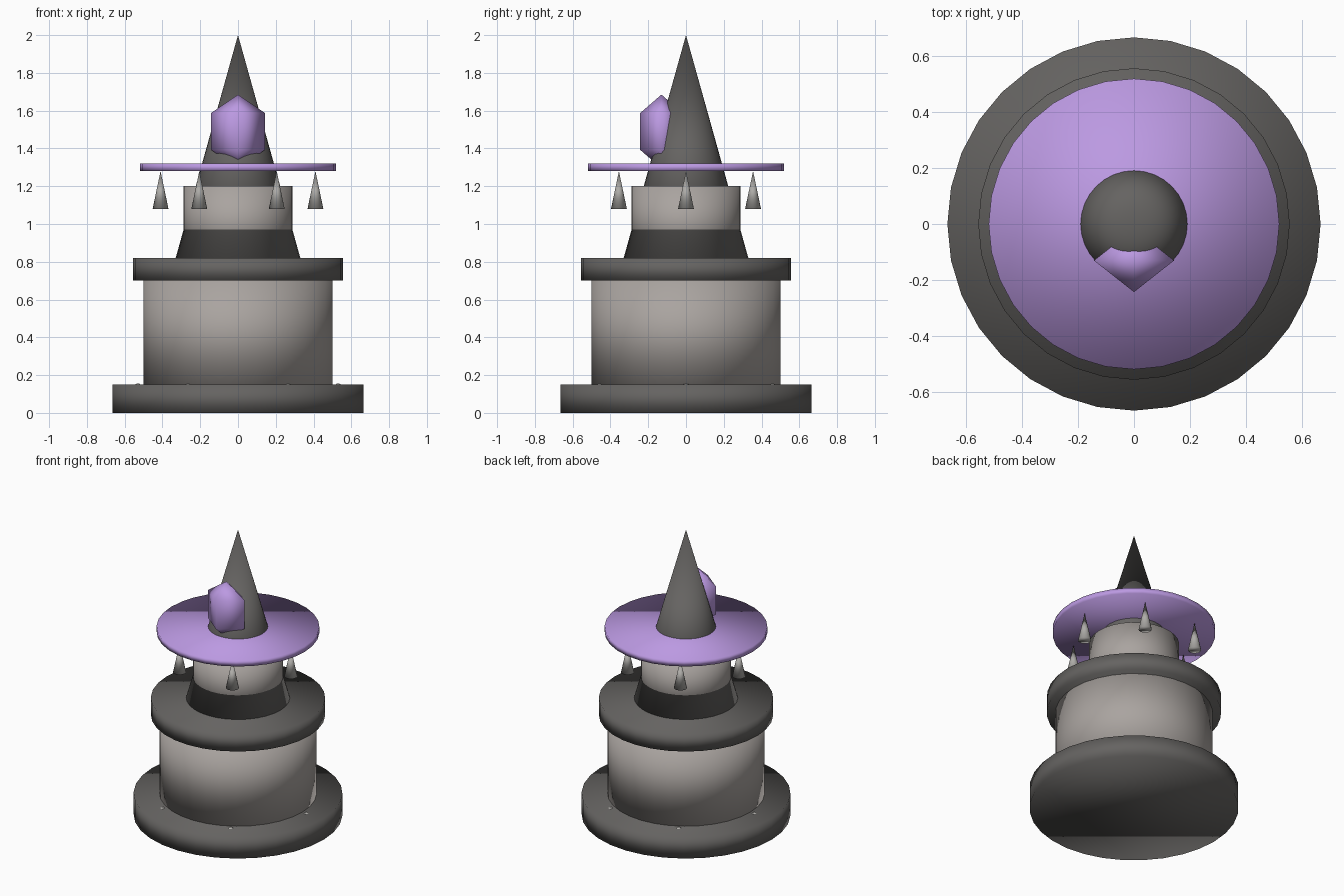
import bpy
from math import cos, sin, radians

if "Cube" in bpy.data.objects:
    bpy.data.objects.remove(bpy.data.objects["Cube"], do_unlink=True)


def material(name, rgb):
    mat = bpy.data.materials.new(name)
    mat.use_nodes = True
    mat.diffuse_color = (*rgb, 1)
    mat.node_tree.nodes["Principled BSDF"].inputs["Base Color"].default_value = (*rgb, 1)
    return mat


dark_stone = material("dark stone", (0.13, 0.125, 0.12))
light_stone = material("light stone", (0.40, 0.37, 0.35))
pale_metal = material("pale metal", (0.42, 0.41, 0.39))
purple = material("purple crystal", (0.50, 0.32, 0.76))


def finish(name, mat):
    obj = bpy.context.object
    obj.name = name
    obj.data.materials.append(mat)
    bpy.ops.object.shade_smooth()
    return obj


def tier(name, mat, z0, z1, r0, r1, x=0, y=0, sides=32):
    """Upright drum or cone between two heights."""
    bpy.ops.mesh.primitive_cone_add(vertices=sides, radius1=r0, radius2=r1,
                                    depth=z1 - z0, location=(x, y, (z0 + z1) / 2))
    return finish(name, mat)


# Stacked tower
tier("base_plinth", dark_stone, 0, 0.15, 0.665, 0.665)
tier("tower_body", light_stone, 0.15, 0.70, 0.5, 0.5)
tier("tower_collar", dark_stone, 0.70, 0.82, 0.555, 0.555)
tier("upper_drum", light_stone, 0.82, 1.2, 0.288, 0.288)
tier("spire", dark_stone, 0.82, 2.0, 0.33, 0)

# Floating ring disc around the spire
tier("ring_disc", purple, 1.28, 1.32, 0.518, 0.518)

# Hanging spikes and plinth studs, six of each
for i in range(6):
    a = radians(60 * i)
    tier(f"hanging_spike_{i + 1}", pale_metal, 1.08, 1.28, 0.042, 0,
         0.41 * cos(a), 0.41 * sin(a), 16)
    bpy.ops.mesh.primitive_uv_sphere_add(segments=12, ring_count=8, radius=0.02,
                                         location=(0.53 * cos(a), 0.53 * sin(a), 0.136))
    finish(f"plinth_stud_{i + 1}", pale_metal)

# Eight-sided gem set into the front of the spire
bpy.ops.mesh.primitive_uv_sphere_add(segments=4, ring_count=2, radius=1,
                                     location=(0, -0.13, 1.49))
gem = finish("gem", purple)
gem.scale = (0.165, 0.13, 0.195)
